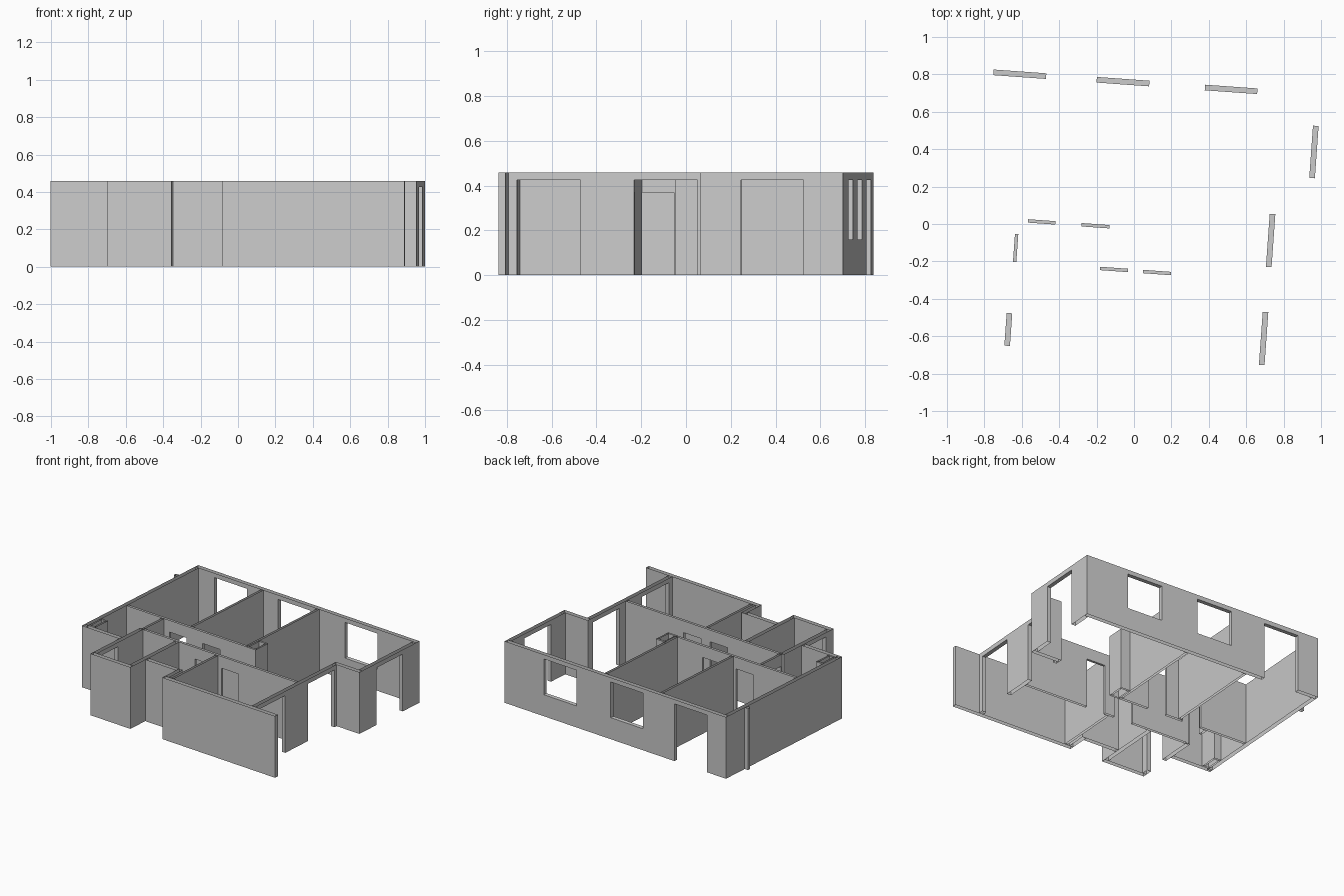
import bpy, bmesh
from math import radians
from mathutils import Matrix

if "Cube" in bpy.data.objects:
    bpy.data.objects.remove(bpy.data.objects["Cube"])

HEIGHT, HEAD, INNER_HEAD, SILL = 0.458, 0.425, 0.37, 0.16
OUTER, INNER = 0.03, 0.018
TURN = Matrix.Rotation(radians(-4.1), 4, "Z")

plaster = bpy.data.materials.new("grey_plaster")
plaster.use_nodes = True
GREY = (0.6, 0.6, 0.6, 1)
plaster.diffuse_color = GREY
plaster.node_tree.nodes["Principled BSDF"].inputs["Base Color"].default_value = GREY


def wall(name, axis, centre, start, end, thick=INNER, openings=()):
    """Hollow wall, open at top and foot; openings are (from, to, bottom, top)."""
    bm = bmesh.new()
    near, far = centre - thick / 2, centre + thick / 2

    def point(along, across, z):
        return (along, across, z) if axis == "X" else (across, along, z)

    def quad(*corners):
        bm.faces.new([bm.verts.new(point(*c)) for c in corners])

    def panel(a, b, low, high):
        for side in (near, far):
            quad((a, side, low), (b, side, low), (b, side, high), (a, side, high))

    def jamb(at, low, high):
        quad((at, near, low), (at, far, low), (at, far, high), (at, near, high))

    def ledge(a, b, z):
        quad((a, near, z), (b, near, z), (b, far, z), (a, far, z))

    here = start
    for a, b, low, high in sorted(openings):
        panel(here, a, 0, HEIGHT)
        panel(a, b, high, HEIGHT)
        ledge(a, b, high)
        if low > 0:
            panel(a, b, 0, low)
            ledge(a, b, low)
        jamb(a, low, high)
        jamb(b, low, high)
        here = b
    panel(here, end, 0, HEIGHT)
    jamb(start, 0, HEIGHT)
    jamb(end, 0, HEIGHT)

    bmesh.ops.remove_doubles(bm, verts=bm.verts, dist=0.0001)
    bmesh.ops.recalc_face_normals(bm, faces=bm.faces)
    bm.transform(TURN)
    mesh = bpy.data.meshes.new(name)
    bm.to_mesh(mesh)
    bm.free()
    mesh.materials.append(plaster)
    obj = bpy.data.objects.new(name, mesh)
    bpy.context.collection.objects.link(obj)
    return obj


def door(a, b, top=INNER_HEAD):
    return (a, b, 0, top)


def window(a, b):
    return (a, b, SILL, HEAD)


def duct(name, west, east, south, north):
    """Square service shaft made of four thin walls."""
    t = 0.012
    h = t / 2
    wall(name + "_south", "X", south + h, west, east, t)
    wall(name + "_north", "X", north - h, west, east, t)
    wall(name + "_west", "Y", west + h, south + t, north - t, t)
    wall(name + "_east", "Y", east - h, south + t, north - t, t)


# outer walls
wall("back_wall", "X", 0.755, -0.972, 0.947, OUTER,
     [door(-0.807, -0.525, HEAD), window(-0.254, 0.028), window(0.326, 0.607)])
wall("west_wall", "Y", -0.957, -0.455, 0.74, OUTER)
wall("west_room_front_wall", "X", -0.455, -0.972, -0.645, OUTER)
wall("bath_west_wall", "Y", -0.63, -0.75, -0.25, OUTER, [door(-0.698, -0.523, HEAD)])
wall("bath_front_wall", "X", -0.765, -0.645, -0.3, OUTER)
wall("bath_east_wall", "Y", -0.315, -0.75, -0.26, OUTER)
wall("entry_front_wall", "X", -0.605, -0.3, -0.03, OUTER)
wall("entry_side_wall", "Y", -0.015, -0.74, -0.59, OUTER)
wall("front_wall", "X", -0.755, -0.03, 0.947, OUTER)
wall("east_wall", "Y", 0.932, 0.16, 0.74, OUTER, [door(0.313, 0.593, HEAD)])
wall("east_step_wall", "X", 0.145, 0.72, 0.947, OUTER)
wall("terrace_wall", "Y", 0.735, -0.74, 0.13, OUTER,
     [door(-0.178, 0.106, HEAD), door(-0.703, -0.419, HEAD)])
wall("west_fin", "Y", -0.986, 0.545, 0.57, 0.028)

# inner walls
wall("corridor_north_wall", "X", -0.024, -0.942, 0.1, INNER,
     [door(-0.567, -0.42), door(-0.28, -0.13)])
wall("corridor_south_wall", "X", -0.25, -0.63, 0.72, INNER,
     [door(-0.164, -0.014), door(0.066, 0.216)])
wall("corridor_west_wall", "Y", -0.622, -0.25, -0.033, INNER, [door(-0.248, -0.098)])
for label, u, start, end in (("bedroom_divider", -0.39, -0.015, 0.74),
                             ("living_divider", 0.095, -0.015, 0.74),
                             ("front_divider", 0.03, -0.74, -0.26)):
    wall(label, "Y", u, start, end)

# service shafts
duct("living_shaft", 0.1, 0.18, -0.033, 0.1)
duct("west_shaft", -0.942, -0.885, -0.44, -0.3)
